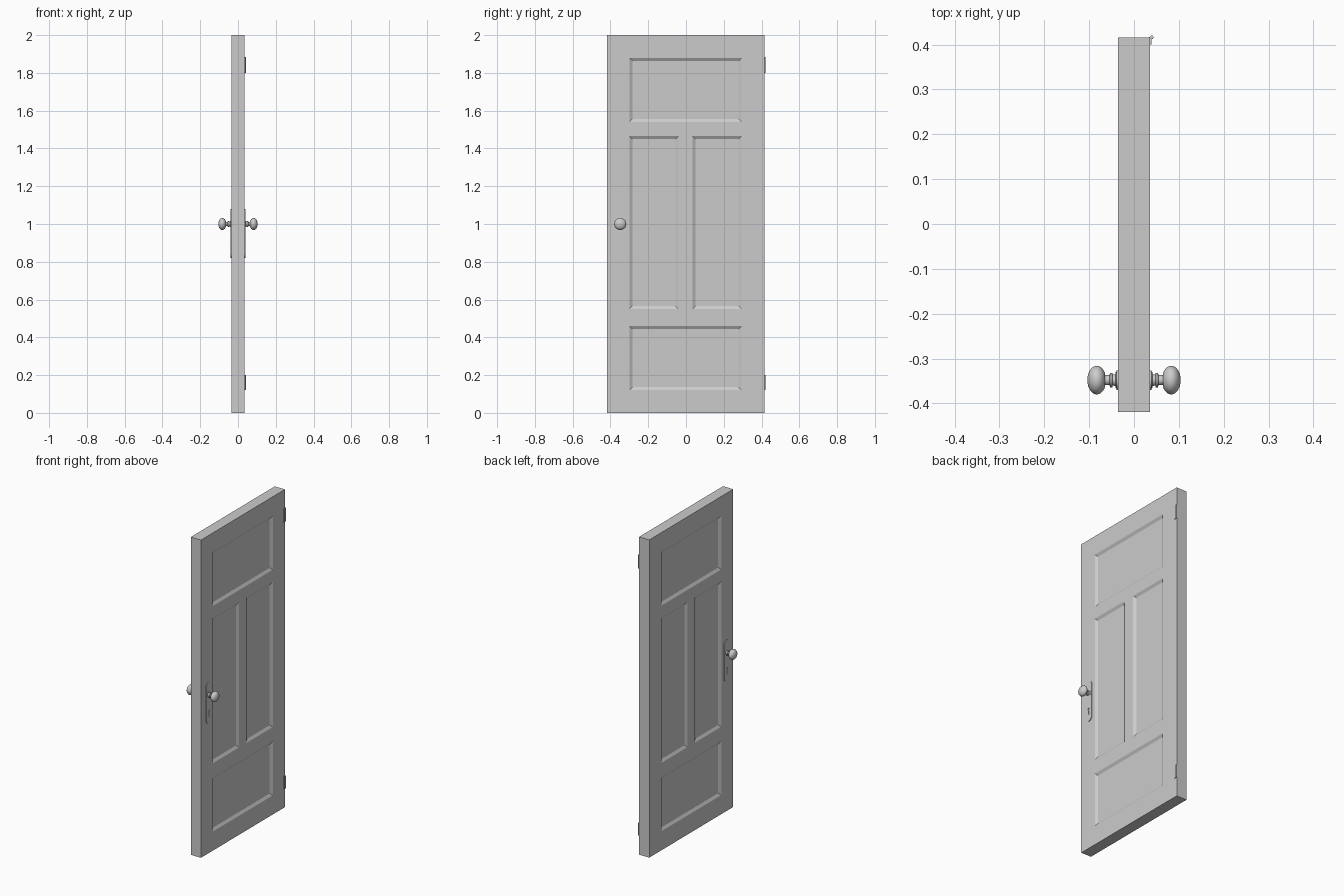
import bpy, bmesh
from math import pi, sin, cos
from mathutils import Matrix

cube = bpy.data.objects.get("Cube")
if cube:
    bpy.data.objects.remove(cube, do_unlink=True)

HALF = 0.0355            # half the door thickness
FRONT, BACK = -0.419, 0.416
KNOB_Y = -0.348


def add_object(name, bm, smooth=False):
    bmesh.ops.recalc_face_normals(bm, faces=bm.faces)
    mesh = bpy.data.meshes.new(name)
    bm.to_mesh(mesh)
    bm.free()
    obj = bpy.data.objects.new(name, mesh)
    bpy.context.collection.objects.link(obj)
    if smooth:
        bpy.ops.object.select_all(action='DESELECT')
        obj.select_set(True)
        bpy.context.view_layer.objects.active = obj
        bpy.ops.object.shade_smooth_by_angle(angle=0.6)
    return obj


def add_box(bm, low, high):
    size = [b - a for a, b in zip(low, high)]
    mid = [(a + b) / 2 for a, b in zip(low, high)]
    matrix = Matrix.Translation(mid) @ Matrix.Diagonal((*size, 1))
    return bmesh.ops.create_cube(bm, size=1, matrix=matrix)


# Door slab with four sunken panels on each face
panels = [(-0.30, 0.295, 0.12, 0.46), (-0.30, -0.04, 0.55, 1.465),
          (0.035, 0.295, 0.55, 1.465), (-0.30, 0.295, 1.54, 1.88)]
bm = bmesh.new()
add_box(bm, (-HALF, FRONT, 0), (HALF, BACK, 2))
cuts = {(1, v) for p in panels for v in p[:2]} | {(2, v) for p in panels for v in p[2:]}
for axis, value in sorted(cuts):
    point, normal = [0, 0, 0], [0, 0, 0]
    point[axis], normal[axis] = value, 1
    bmesh.ops.bisect_plane(bm, geom=bm.verts[:] + bm.edges[:] + bm.faces[:],
                           plane_co=point, plane_no=normal)
for y0, y1, z0, z1 in panels:
    for side in (-1, 1):
        bm.normal_update()
        region = []
        for face in bm.faces:
            c = face.calc_center_median()
            if face.normal.x * side > 0.99 and y0 < c.y < y1 and z0 < c.z < z1:
                region.append(face)
        bmesh.ops.inset_region(bm, faces=region, thickness=0.016, depth=-0.01,
                               use_even_offset=True)
bmesh.ops.dissolve_limit(bm, angle_limit=0.01, verts=bm.verts[:], edges=bm.edges[:])
add_object("door_panel", bm)


# Knobs turned around the x axis: (distance from door face, radius)
stem = [(0, 0), (0, 0.019), (0.005, 0.019), (0.006, 0.013), (0.012, 0.012),
        (0.013, 0.016), (0.018, 0.016), (0.019, 0.011), (0.030, 0.011)]
ball = [(0.0475 - 0.021 * cos(a), 0.032 * sin(a))
        for a in (pi * i / 14 for i in range(2, 15))]


def add_knob(name, side):
    bm = bmesh.new()
    verts = [bm.verts.new((side * (HALF + x), r, 0)) for x, r in stem + ball]
    edges = [bm.edges.new(pair) for pair in zip(verts, verts[1:])]
    bmesh.ops.spin(bm, geom=verts + edges, cent=(0, 0, 0), axis=(1, 0, 0),
                   angle=2 * pi, steps=32)
    bmesh.ops.remove_doubles(bm, verts=bm.verts[:], dist=0.00005)
    add_object(name, bm, smooth=True).location = (0, KNOB_Y, 1)


# Rounded lock plates pierced by a keyhole
def arc(cx, cy, r, start, end, steps=12):
    angles = [start + (end - start) * i / steps for i in range(steps + 1)]
    return [(cx + r * cos(a), cy + r * sin(a)) for a in angles]


def add_plate(name, side):
    curve = bpy.data.curves.new(name, 'CURVE')
    curve.dimensions, curve.fill_mode, curve.extrude = '2D', 'BOTH', 0.002
    outline = arc(0, 1.057, 0.022, 0, pi) + arc(0, 0.843, 0.022, pi, 2 * pi)
    keyhole = arc(0, 0.898, 0.008, -1.1, pi + 1.1) + [(-0.0036, 0.863), (0.0036, 0.863)]
    for points in (outline, keyhole):
        spline = curve.splines.new('POLY')
        spline.points.add(len(points) - 1)
        for target, (u, v) in zip(spline.points, points):
            target.co = (u, v, 0, 1)
        spline.use_cyclic_u = True
    obj = bpy.data.objects.new(name, curve)
    bpy.context.collection.objects.link(obj)
    obj.rotation_euler = (pi / 2, 0, pi / 2)
    obj.location = (side * (HALF + 0.0018), KNOB_Y, 0)


for label, side in (("left", 1), ("right", -1)):
    add_knob(label + "_knob", side)
    add_plate(label + "_lock_plate", side)


# Hinges: a thin leaf with a barrel on the back edge
for label, z0, z1 in (("lower", 0.12, 0.20), ("upper", 1.80, 1.885)):
    bm = bmesh.new()
    add_box(bm, (HALF - 0.002, 0.4, z0), (0.039, 0.417, z1))
    bmesh.ops.create_cone(bm, cap_ends=True, segments=16, radius1=0.004, radius2=0.004,
                          depth=z1 - z0,
                          matrix=Matrix.Translation((0.0395, 0.416, (z0 + z1) / 2)))
    add_object(label + "_hinge", bm, smooth=True)
